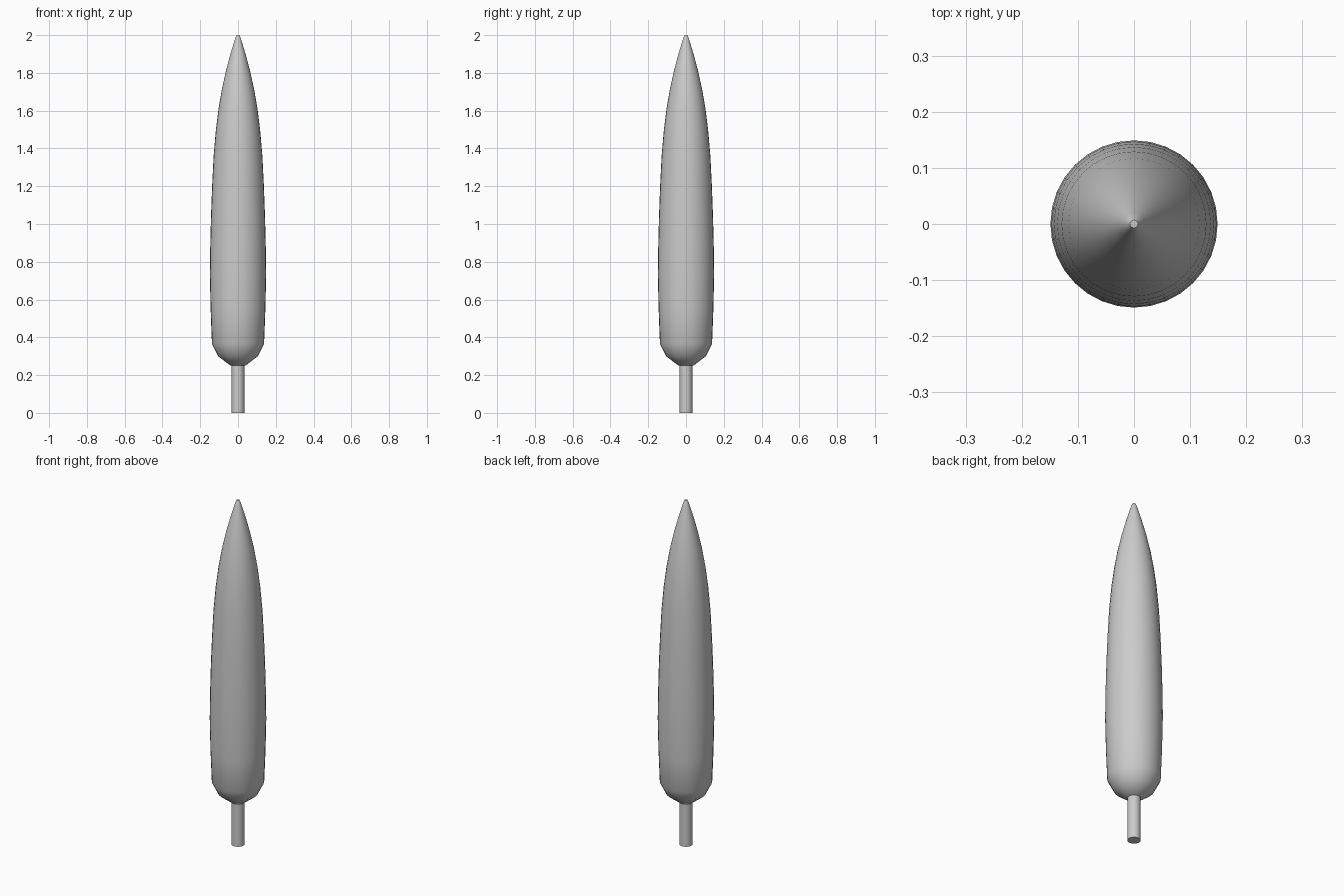
import bpy, bmesh, math

if "Cube" in bpy.data.objects:
    bpy.data.objects.remove(bpy.data.objects["Cube"])

SIDES = 32

def lathe(name, profile, sides=SIDES):
    """Closed surface of revolution from (radius, height) points, bottom to top."""
    bm = bmesh.new()
    rings = []
    for r, z in profile:
        rings.append([bm.verts.new((r * math.cos(2 * math.pi * i / sides),
                                    r * math.sin(2 * math.pi * i / sides), z))
                      for i in range(sides)])
    for lower, upper in zip(rings, rings[1:]):
        for i in range(sides):
            j = (i + 1) % sides
            bm.faces.new((lower[i], lower[j], upper[j], upper[i]))
    bm.faces.new(rings[0][::-1])
    bm.faces.new(rings[-1])
    mesh = bpy.data.meshes.new(name)
    bm.to_mesh(mesh)
    bm.free()
    obj = bpy.data.objects.new(name, mesh)
    bpy.context.collection.objects.link(obj)
    bpy.ops.object.select_all(action='DESELECT')
    obj.select_set(True)
    bpy.context.view_layer.objects.active = obj
    bpy.ops.object.shade_smooth_by_angle(angle=math.radians(45))
    return obj

# Trunk
lathe("trunk", [(0.034, 0), (0.034, 0.26)])

# Slender columnar crown
lathe("crown", [(0.04, 0.25), (0.105, 0.30), (0.138, 0.365), (0.145, 0.55),
                (0.149, 0.73), (0.147, 0.88), (0.143, 1.04), (0.137, 1.2),
                (0.129, 1.36), (0.117, 1.5), (0.103, 1.61), (0.086, 1.71),
                (0.064, 1.81), (0.040, 1.9), (0.019, 1.97), (0.013, 1.988),
                (0.007, 2.0)])
